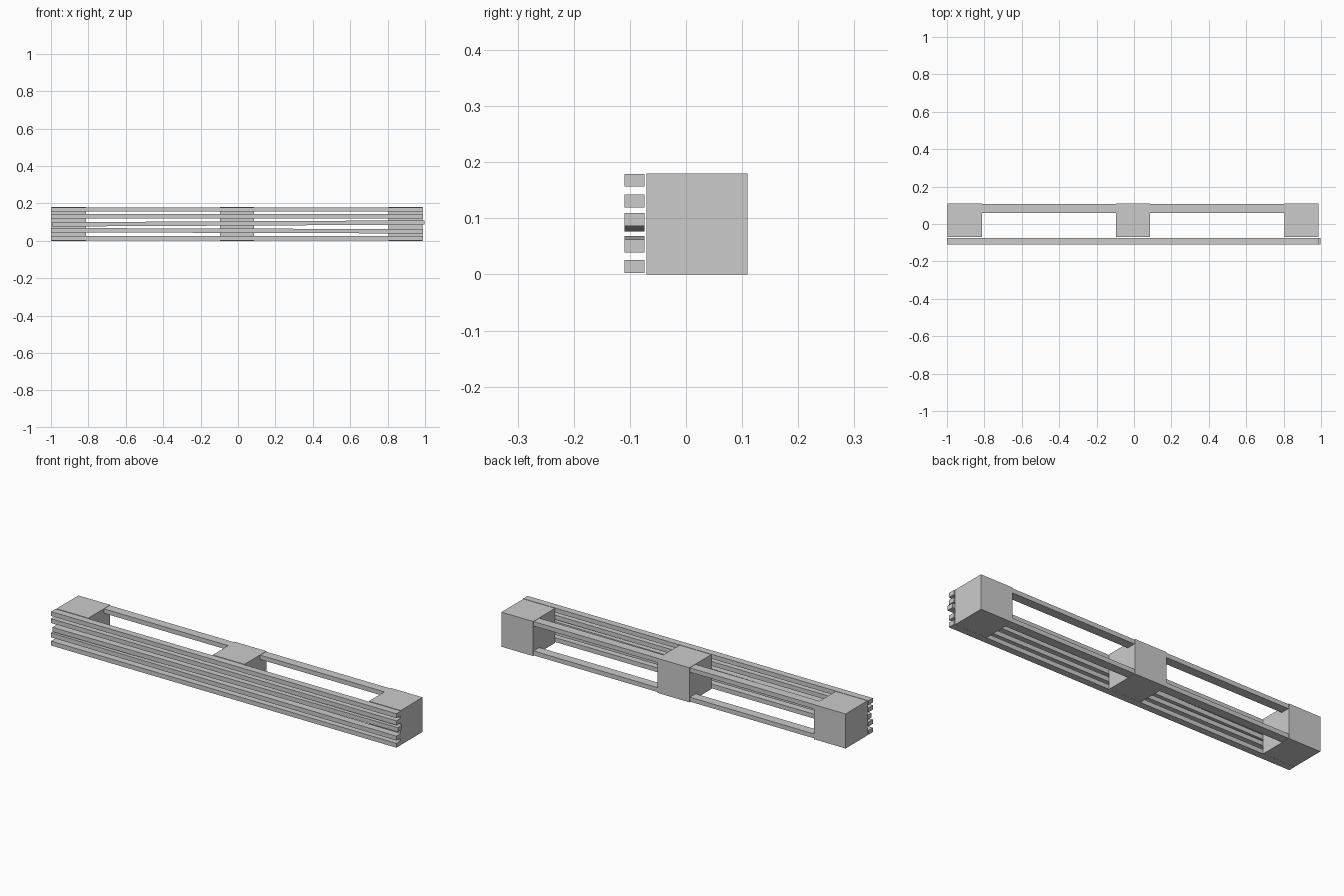
import bpy
import math

cube = bpy.data.objects.get("Cube")
if cube:
    bpy.data.objects.remove(cube, do_unlink=True)

grey = bpy.data.materials.new("plain grey")
grey.use_nodes = True
colour = (0.6, 0.6, 0.6, 1)
grey.diffuse_color = colour
grey.node_tree.nodes["Principled BSDF"].inputs["Base Color"].default_value = colour


def box(name, centre, size, tilt=0):
    bpy.ops.mesh.primitive_cube_add(size=1, location=centre, rotation=(0, tilt, 0))
    part = bpy.context.object
    part.name = name
    part.scale = size
    bpy.ops.object.transform_apply(location=False, rotation=False, scale=True)
    part.data.materials.append(grey)
    return part


MID = -0.005      # middle of the blocks along x
SPAN = 0.9        # spacing between block centres
BLOCK = 0.183
THICK = 0.023

# Three support blocks
for label, step in (("right", -1), ("middle", 0), ("left", 1)):
    box(label + "_block", (MID + step * SPAN, 0.02, 0.09), (BLOCK, 0.18, 0.18))

# Rear rails joining the blocks, top and bottom
for label, z in (("upper", 0.167), ("lower", 0.014)):
    box(label + "_rear_rail", (MID, 0.083, z), (2 * SPAN, 0.047, THICK))

# Front slats: centre x, height at each end; two hang slightly crooked
slats = [
    ("top", MID, 0.168, 0.168),
    ("upper", MID, 0.131, 0.131),
    ("middle", 0.003, 0.088, 0.098),
    ("lower", MID, 0.057, 0.051),
    ("bottom", MID, 0.014, 0.014),
]
for label, x, z_start, z_end in slats:
    tilt = -math.atan2(z_end - z_start, 2)
    box(label + "_front_slat", (x, -0.092, (z_start + z_end) / 2),
        (1.99, 0.036, THICK), tilt)
